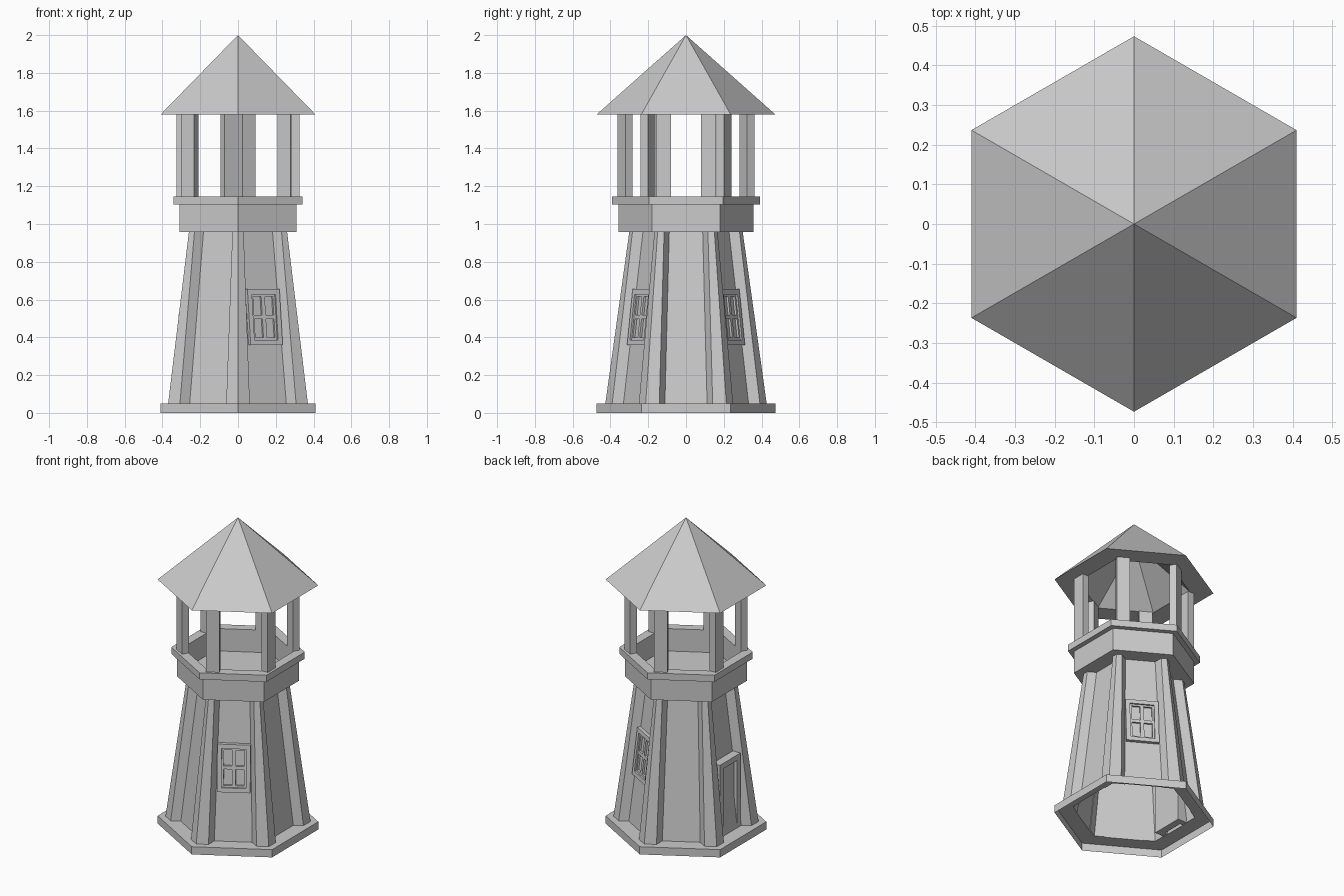
import bpy, bmesh
from math import cos, sin, radians

if "Cube" in bpy.data.objects:
    bpy.data.objects.remove(bpy.data.objects["Cube"])

C30 = cos(radians(30))
Z0, Z1 = 0.05, 0.96            # tower wall bottom and top
A0, A1 = 0.318, 0.212          # tower wall apothem at those heights


def finish(name, bm):
    bmesh.ops.remove_doubles(bm, verts=bm.verts, dist=1e-5)
    bmesh.ops.recalc_face_normals(bm, faces=bm.faces)
    me = bpy.data.meshes.new(name)
    bm.to_mesh(me)
    bm.free()
    ob = bpy.data.objects.new(name, me)
    bpy.context.collection.objects.link(ob)
    return ob


def hex_lathe(name, profile, closed=False):
    """Sweep (corner radius, z) points round six sides."""
    bm = bmesh.new()
    pts = profile + profile[:1] if closed else profile
    for (ra, za), (rb, zb) in zip(pts, pts[1:]):
        for k in range(6):
            a, b = radians(30 + 60 * k), radians(90 + 60 * k)
            co = [(ra * cos(a), ra * sin(a), za)]
            if ra > 0:
                co.append((ra * cos(b), ra * sin(b), za))
            if rb > 0:
                co.append((rb * cos(b), rb * sin(b), zb))
            co.append((rb * cos(a), rb * sin(a), zb))
            bm.faces.new([bm.verts.new(c) for c in co])
    return finish(name, bm)


def prism(name, low, high, angle):
    """Join two outlines of (out, side, z) points, turned to an angle."""
    a = radians(angle)
    bm = bmesh.new()
    rows = [[bm.verts.new((n * cos(a) - t * sin(a), n * sin(a) + t * cos(a), z))
             for n, t, z in row] for row in (low, high)]
    bm.faces.new(rows[0])
    bm.faces.new(rows[1])
    m = len(low)
    for i in range(m):
        j = (i + 1) % m
        bm.faces.new((rows[0][i], rows[0][j], rows[1][j], rows[1][i]))
    return finish(name, bm)


def wall(z):
    return A0 + (A1 - A0) * (z - Z0) / (Z1 - Z0)


def box(name, angle, n, t, z, on_wall=False):
    """Box facing a given side; on_wall leans it with the tower wall."""
    rows = []
    for h in z:
        o = wall(h) if on_wall else 0
        rows.append([(o + n[0], t[0], h), (o + n[1], t[0], h),
                     (o + n[1], t[1], h), (o + n[0], t[1], h)])
    return prism(name, rows[0], rows[1], angle)


# Base plate, open underneath
hex_lathe("base_plate", [(0.473, 0), (0.473, Z0), (A0 / C30, Z0)])

# Tapered tower wall
hex_lathe("tower_wall", [(A0 / C30, Z0), (A1 / C30, Z1)])


# Corner pilasters with a bent outer face
def pilaster_outline(r, w, d, z):
    n, t = r - w * 0.5, w * C30
    return [(r, 0, z), (n, t, z), (n - d, t, z), (r - d, 0, z),
            (n - d, -t, z), (n, -t, z)]


for k in range(6):
    prism(f"pilaster_{k + 1}", pilaster_outline(0.427, 0.072, 0.065, Z0),
          pilaster_outline(0.30, 0.034, 0.06, Z1), 30 + 60 * k)

# Balcony with sunken floor, and its top rail
hex_lathe("balcony", [(0.24, 0.957), (0.358, 0.957), (0.358, 1.102),
                      (0.325, 1.102), (0.325, 1.0), (0, 1.0)])
hex_lathe("balcony_rail", [(0.325, 1.102), (0.393, 1.102),
                           (0.393, 1.145), (0.325, 1.145)], closed=True)

# Lantern posts, one at the end of each side
for k in range(6):
    box(f"lantern_post_{k + 1}", 60 * k, (0.28, 0.325), (-0.16, -0.08), (1.14, 1.58))

# Roof with hollow underside
hex_lathe("roof", [(0, 2.0), (0.473, 1.58), (0.33, 1.58), (0, 1.87)])

# Two windows
for side, ang in (("front", 300), ("back", 60)):
    def part(label, depth, t, z):
        box(f"{side}_window_{label}", ang, (-0.01, depth), t, z, True)
    for s, lab in ((-1, "left"), (1, "right")):
        part(f"{lab}_frame", 0.022, sorted((s * 0.072, s * 0.098)), (0.36, 0.655))
        part(f"{lab}_sash", 0.012, sorted((s * 0.060, s * 0.072)), (0.387, 0.628))
    part("sill", 0.022, (-0.072, 0.072), (0.36, 0.387))
    part("head", 0.022, (-0.072, 0.072), (0.628, 0.655))
    part("bottom_sash", 0.012, (-0.060, 0.060), (0.387, 0.399))
    part("top_sash", 0.012, (-0.060, 0.060), (0.616, 0.628))
    part("upright_bar", 0.012, (-0.011, 0.011), (0.399, 0.616))
    part("cross_bar", 0.012, (-0.060, 0.060), (0.498, 0.518))

# Upright door on the left side
for s, lab in ((-1, "left"), (1, "right")):
    box(f"door_{lab}_jamb", 180, (0.25, 0.316), sorted((s * 0.07, s * 0.105)), (Z0, 0.52))
box("door_lintel", 180, (0.25, 0.316), (-0.07, 0.07), (0.485, 0.52))
box("door_panel", 180, (0.25, 0.295), (-0.07, 0.07), (Z0, 0.485))
